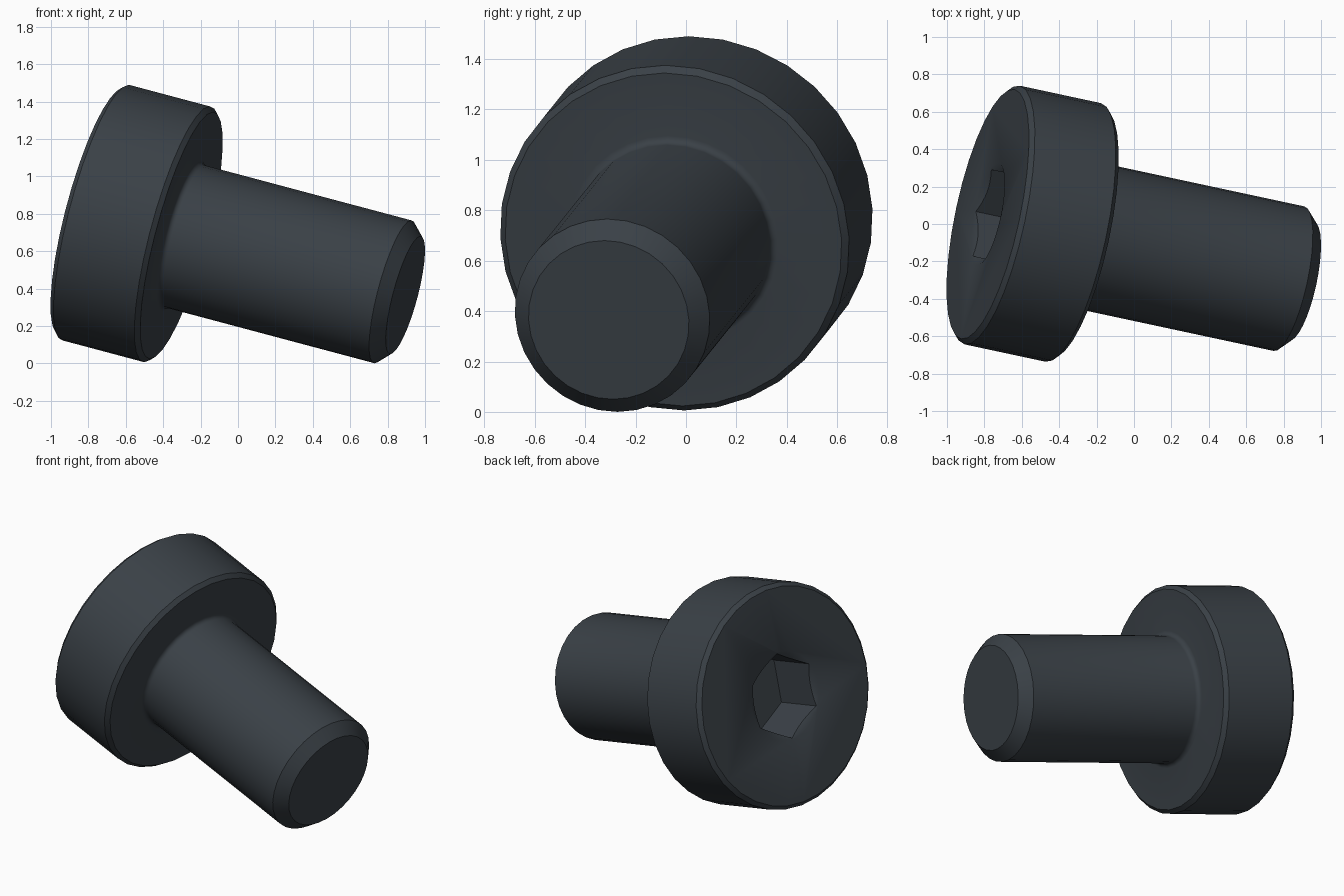
import bpy, bmesh, math
from mathutils import Matrix, Vector

cube = bpy.data.objects.get("Cube")
if cube:
    bpy.data.objects.remove(cube, do_unlink=True)

# Dark steel finish
steel = bpy.data.materials.new("dark_steel")
steel.use_nodes = True
colour = (0.042, 0.052, 0.062, 1)
steel.diffuse_color = colour
steel.node_tree.nodes["Principled BSDF"].inputs["Base Color"].default_value = colour

# The screw lies tilted: local +z runs from the head face to the shaft tip
HEAD_CENTRE = Vector((-0.782, 0.053, 0.812))
TILT = Matrix.Rotation(math.radians(-12.1), 4, 'Z') @ Matrix.Rotation(math.radians(104.6), 4, 'Y')
PLACE = Matrix.Translation(HEAD_CENTRE) @ TILT


def lathe(name, profile, sides):
    """Closed solid from (radius, height) pairs, with flat end caps."""
    bm = bmesh.new()
    rings = []
    for r, z in profile:
        angles = [math.tau * i / sides for i in range(sides)]
        rings.append([bm.verts.new((r * math.cos(a), r * math.sin(a), z)) for a in angles])
    for low, high in zip(rings, rings[1:]):
        for i in range(sides):
            j = (i + 1) % sides
            bm.faces.new((low[i], low[j], high[j], high[i]))
    bm.faces.new(rings[0][::-1])
    bm.faces.new(rings[-1])
    bmesh.ops.recalc_face_normals(bm, faces=bm.faces)
    mesh = bpy.data.meshes.new(name)
    bm.to_mesh(mesh)
    bm.free()
    mesh.materials.append(steel)
    obj = bpy.data.objects.new(name, mesh)
    obj.matrix_world = PLACE
    bpy.context.collection.objects.link(obj)
    return obj


# Chamfered head, filleted neck and chamfered shaft
head_r, shaft_r, head_h, length = 0.707, 0.395, 0.507, 1.772
bevel, fillet, tip = 0.025, 0.03, 0.07
head = [(head_r - bevel, 0), (head_r, bevel), (head_r, head_h - bevel), (head_r - bevel, head_h)]
neck = []
for k in range(5):
    a = math.pi / 2 * k / 4
    neck.append((shaft_r + fillet * (1 - math.sin(a)), head_h + fillet * (1 - math.cos(a))))
shaft = [(shaft_r, length - tip), (shaft_r - tip, length)]
screw = lathe("socket_screw", head + neck + shaft, 32)

# Hexagonal socket with a conical lead-in
cutters = [
    lathe("hex_cutter", [(0.272, -0.1), (0.272, 0.33)], 6),
    lathe("lead_in_cutter", [(0.365, -0.05), (0.2, 0.045)], 48),
]
bpy.context.view_layer.objects.active = screw
screw.select_set(True)
for cutter in cutters:
    cutter.hide_render = True
    mod = screw.modifiers.new("socket", 'BOOLEAN')
    mod.operation = 'DIFFERENCE'
    mod.solver = 'EXACT'
    mod.object = cutter
    bpy.ops.object.modifier_apply(modifier=mod.name)
for cutter in cutters:
    bpy.data.objects.remove(cutter, do_unlink=True)

bpy.ops.object.shade_smooth_by_angle(angle=math.radians(30))
